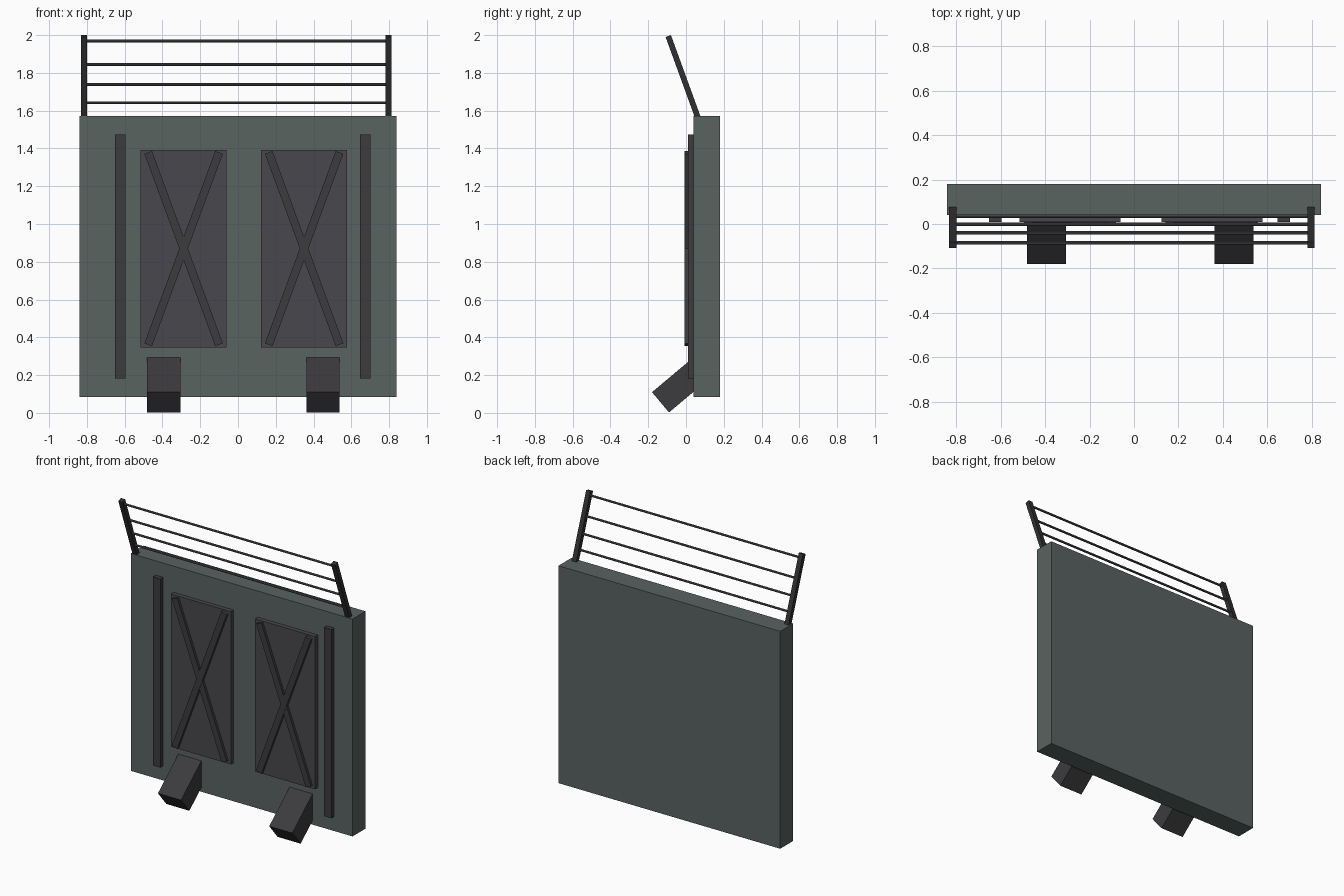
import bpy
from math import radians, atan2, hypot, pi
from mathutils import Vector

if "Cube" in bpy.data.objects:
    bpy.data.objects.remove(bpy.data.objects["Cube"])


def material(name, rgb):
    m = bpy.data.materials.new(name)
    m.diffuse_color = (*rgb, 1)
    m.use_nodes = True
    m.node_tree.nodes["Principled BSDF"].inputs["Base Color"].default_value = m.diffuse_color
    return m


GREEN = material("green_grey_paint", (0.10, 0.125, 0.12))
PANEL = material("panel_grey", (0.065, 0.065, 0.075))
DARK = material("dark_metal", (0.045, 0.043, 0.047))
BLACK = material("post_metal", (0.03, 0.03, 0.032))
WIRE = material("wire_metal", (0.09, 0.09, 0.09))


def box(name, centre, size, mat, rot=(0, 0, 0)):
    bpy.ops.mesh.primitive_cube_add(size=1, location=centre, rotation=rot)
    o = bpy.context.object
    o.name = name
    o.scale = size
    o.data.materials.append(mat)
    return o


def span(name, x, y, z, mat):
    c = [(a + b) / 2 for a, b in (x, y, z)]
    return box(name, c, [b - a for a, b in (x, y, z)], mat)


# Main wall slab
span("wall_slab", (-0.84, 0.84), (0.04, 0.18), (0.083, 1.572), GREEN)

# Vertical strips at both sides
for side, x in (("left", -0.623), ("right", 0.673)):
    span(side + "_strip", (x - 0.028, x + 0.028), (0.01, 0.042), (0.182, 1.474), DARK)

# Recess panels with crossed braces
for side, x in (("left", -0.288), ("right", 0.35)):
    span(side + "_panel", (x - 0.227, x + 0.227), (0.01, 0.042), (0.347, 1.393), PANEL)
    for n, s in (("falling", 1), ("rising", -1)):
        dx, dz = 0.375 * s, 1.018
        box(f"{side}_{n}_brace", (x, 0.002 + 0.001 * s, 0.87),
            (0.043, 0.02, hypot(dx, dz)), DARK, (0, -atan2(dx, dz), 0))

# Angled feet, running up into the slab
tilt = radians(40)
along = Vector((0, 0.766, 0.643))
front_mid = Vector((0, -0.135, 0.056))
for side, x in (("left", -0.393), ("right", 0.45)):
    box(side + "_foot", front_mid + along * 0.16 + Vector((x, 0, 0)),
        (0.175, 0.32, 0.14), DARK, (tilt, 0, 0))

# Leaning fence posts
top, foot = Vector((0, -0.094, 1.995)), Vector((0, 0.067, 1.553))
for side, x in (("left", -0.815), ("right", 0.796)):
    box(side + "_post", (top + foot) / 2 + Vector((x, 0, 0)),
        (0.032, 0.03, (top - foot).length), BLACK, (radians(20), 0, 0))

# Fence wires between the posts
for i, z in enumerate((1.968, 1.844, 1.738, 1.642)):
    p = foot.lerp(top, (z - foot.z) / (top.z - foot.z))
    bpy.ops.mesh.primitive_cylinder_add(vertices=8, radius=0.0075, depth=1.61,
                                        location=(-0.01, p.y, z), rotation=(0, pi / 2, 0))
    wire = bpy.context.object
    wire.name = f"fence_wire_{i + 1}"
    wire.data.materials.append(WIRE)
